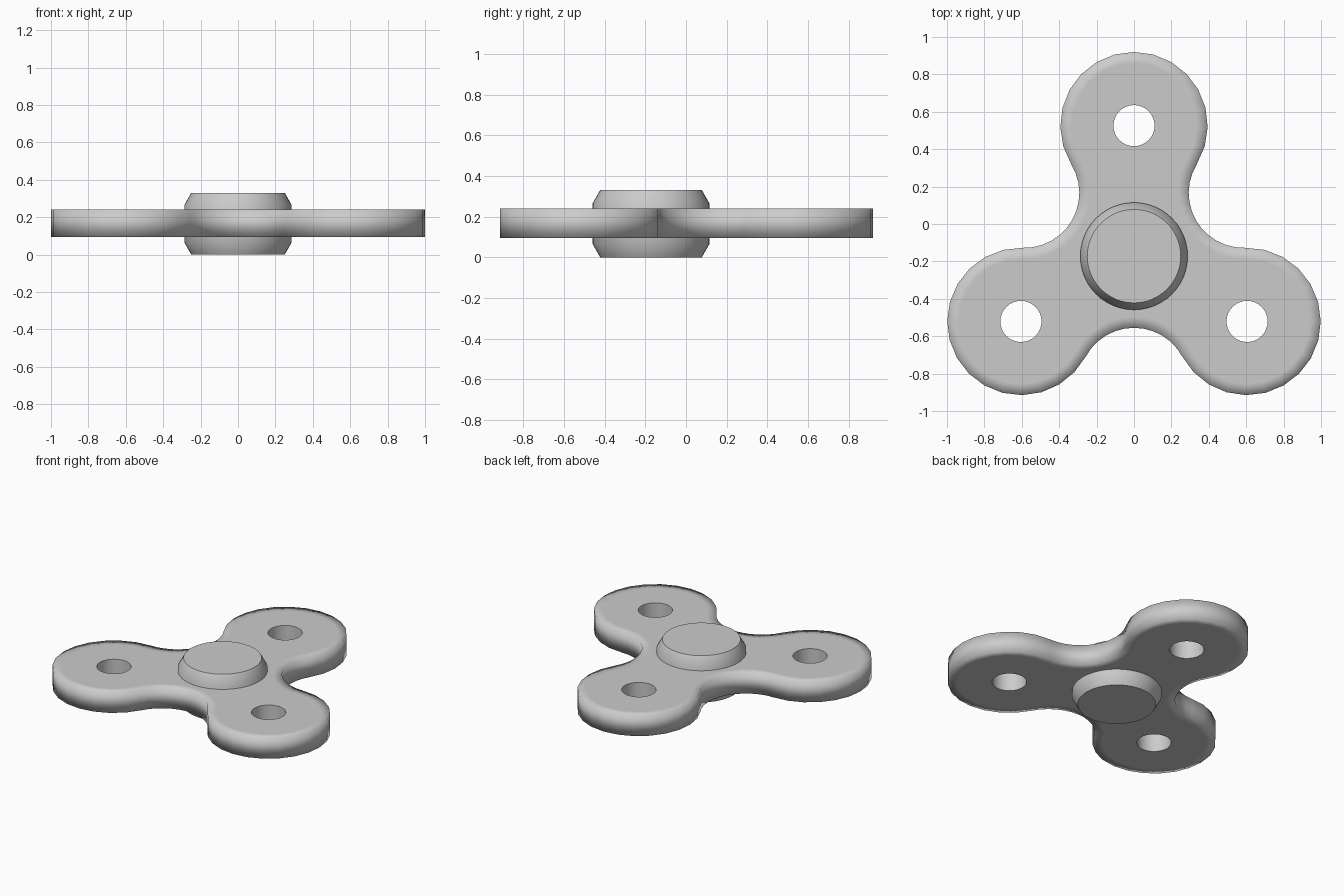
import bpy, bmesh
from math import sin, cos, radians

if "Cube" in bpy.data.objects:
    bpy.data.objects.remove(bpy.data.objects["Cube"])

CY = -0.172                    # hub centre in y
LOBE_D, LOBE_R = 0.698, 0.394  # lobe distance from hub and radius
WAIST_D, WAIST_R = 0.6765, 0.2935  # concave arcs between lobes
HOLE_R = 0.11
Z0, Z1 = 0.095, 0.24
RIM = 0.06
TANGENT = 121.6                # half sweep of each lobe arc


def polar(c, r, deg):
    return (c[0] + r * cos(radians(deg)), c[1] + r * sin(radians(deg)))


def outline(inset):
    pts = []
    for a in (90, 210, 330):
        lobe = polar((0, CY), LOBE_D, a)
        pts += [polar(lobe, LOBE_R - inset, a - TANGENT + 2 * TANGENT * i / 16)
                for i in range(17)]
        waist = polar((0, CY), WAIST_D, a + 60)
        start, sweep = a + TANGENT + 180, 2 * TANGENT - 120
        pts += [polar(waist, WAIST_R + inset, start - sweep * i / 12)
                for i in range(1, 12)]
    return pts


def add_loop(bm, pts, z):
    vs = [bm.verts.new((x, y, z)) for x, y in pts]
    es = [bm.edges.new((vs[i - 1], vs[i])) for i in range(len(vs))]
    return vs, es


def bridge(bm, a, b):
    for i in range(len(a)):
        bm.faces.new((a[i - 1], a[i], b[i], b[i - 1]))


def finish(bm, name):
    bmesh.ops.recalc_face_normals(bm, faces=bm.faces)
    for f in bm.faces:
        f.smooth = True
    me = bpy.data.meshes.new(name)
    bm.to_mesh(me)
    bm.free()
    ob = bpy.data.objects.new(name, me)
    bpy.context.collection.objects.link(ob)
    return ob


# three-lobed body: softly shaded rim, crisp through holes
bm = bmesh.new()
holes = [[polar(polar((0, CY), LOBE_D, a), HOLE_R, 11.25 * i) for i in range(32)]
         for a in (90, 210, 330)]
sides = []
for z in (Z0, Z1):
    outer, _ = add_loop(bm, outline(0), z)
    inner, edges = add_loop(bm, outline(RIM), z)
    rings = [add_loop(bm, h, z) for h in holes]
    for _, es in rings:
        edges += es
        for e in es:
            e.smooth = False
    bmesh.ops.triangle_fill(bm, use_beauty=True, edges=edges, normal=(0, 0, 1))
    bridge(bm, outer, inner)
    sides.append([outer] + [vs for vs, _ in rings])
for low, high in zip(*sides):
    bridge(bm, low, high)
finish(bm, "spinner_body")

# central hub with chamfered caps above and below
bm = bmesh.new()
profile = [(0.25, 0), (0.287, 0.065), (0.287, 0.265), (0.25, 0.33)]
loops = [add_loop(bm, [polar((0, CY), r, 7.5 * i) for i in range(48)], z)
         for r, z in profile]
for (a, _), (b, _) in zip(loops, loops[1:]):
    bridge(bm, a, b)
for vs, es in (loops[0], loops[-1]):
    bm.faces.new(vs)
    for e in es:
        e.smooth = False
finish(bm, "centre_hub")
